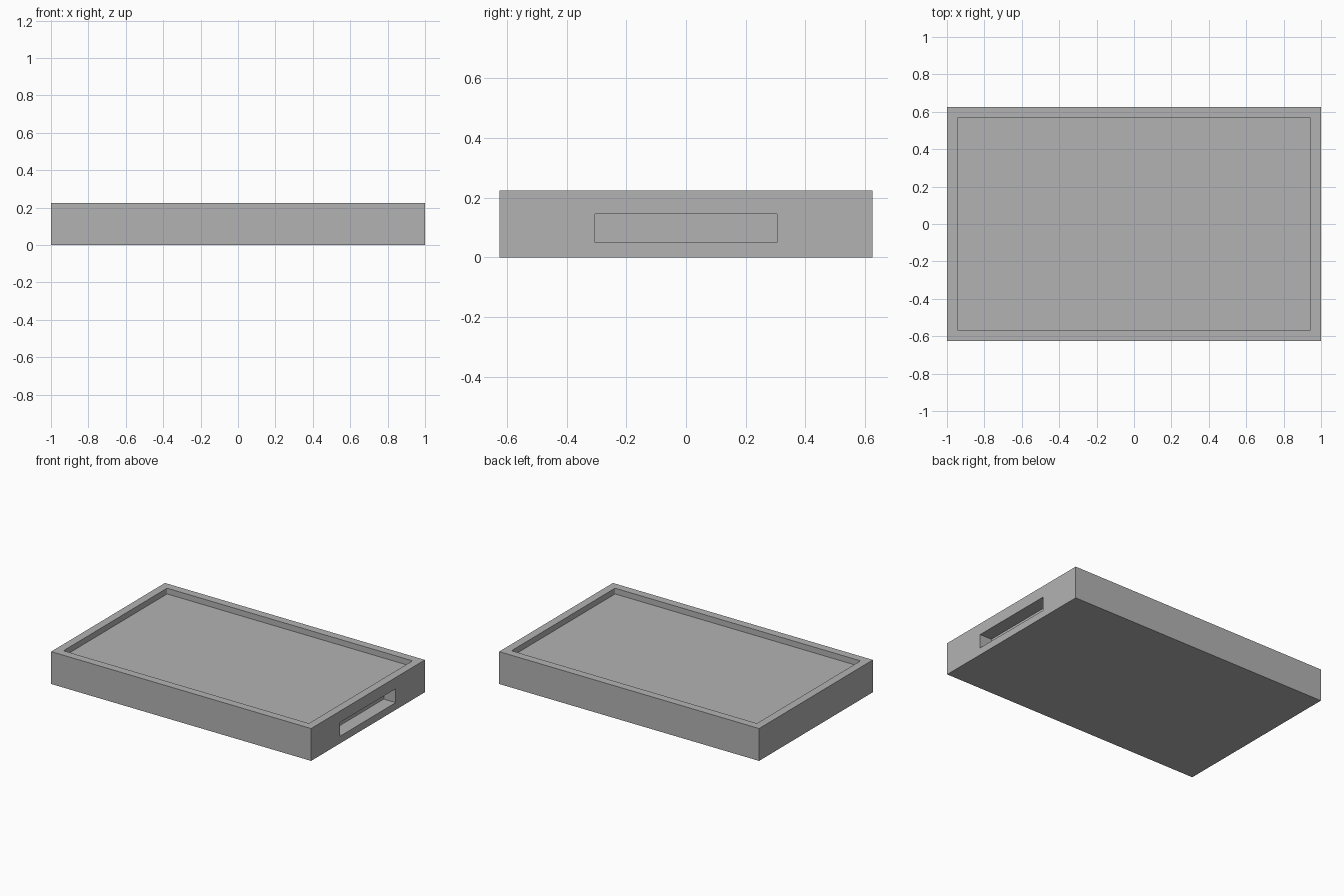
import bpy
import bmesh
from mathutils import Vector

default = bpy.data.objects.get("Cube")
if default:
    bpy.data.objects.remove(default, do_unlink=True)

LENGTH, WIDTH, HEIGHT = 2.0, 1.25, 0.225
RIM, RECESS = 0.056, 0.04
SLOT_DEPTH, SLOT_HALF, SLOT_LOW, SLOT_HIGH = 0.092, 0.305, 0.05, 0.146

grey = bpy.data.materials.new("plain grey")
grey.use_nodes = True
colour = (0.45, 0.45, 0.45, 1)
grey.diffuse_color = colour
grey.node_tree.nodes["Principled BSDF"].inputs["Base Color"].default_value = colour


def box(name, low, high, corner=0):
    """Box between two corners, with optionally rounded upright edges."""
    low, high = Vector(low), Vector(high)
    bm = bmesh.new()
    bmesh.ops.create_cube(bm, size=1)
    for v in bm.verts:
        v.co = (low + high) / 2 + v.co * (high - low)
    if corner:
        upright = [e for e in bm.edges
                   if abs(e.verts[0].co.z - e.verts[1].co.z) > 1e-4]
        bmesh.ops.bevel(bm, geom=upright, offset=corner, segments=3,
                        profile=0.5, affect='EDGES')
    mesh = bpy.data.meshes.new(name)
    bm.to_mesh(mesh)
    bm.free()
    mesh.materials.append(grey)
    obj = bpy.data.objects.new(name, mesh)
    bpy.context.collection.objects.link(obj)
    return obj


def cut(target, cutter):
    """Subtract a cutter for good and discard it."""
    cutter.hide_render = True
    mod = target.modifiers.new(cutter.name, 'BOOLEAN')
    mod.operation, mod.solver, mod.object = 'DIFFERENCE', 'EXACT', cutter
    bpy.context.view_layer.objects.active = target
    bpy.ops.object.modifier_apply(modifier=mod.name)
    bpy.data.objects.remove(cutter, do_unlink=True)


# Solid tray body
x, y = LENGTH / 2, WIDTH / 2
tray = box("tray_body", (-x, -y, 0), (x, y, HEIGHT))

# Shallow recess inside the rim
cut(tray, box("recess_cutter", (RIM - x, RIM - y, HEIGHT - RECESS),
              (x - RIM, y - RIM, HEIGHT + RIM), corner=0.006))

# Blind slot in the +x end
cut(tray, box("slot_cutter", (x - SLOT_DEPTH, -SLOT_HALF, SLOT_LOW),
              (x + RIM, SLOT_HALF, SLOT_HIGH)))
